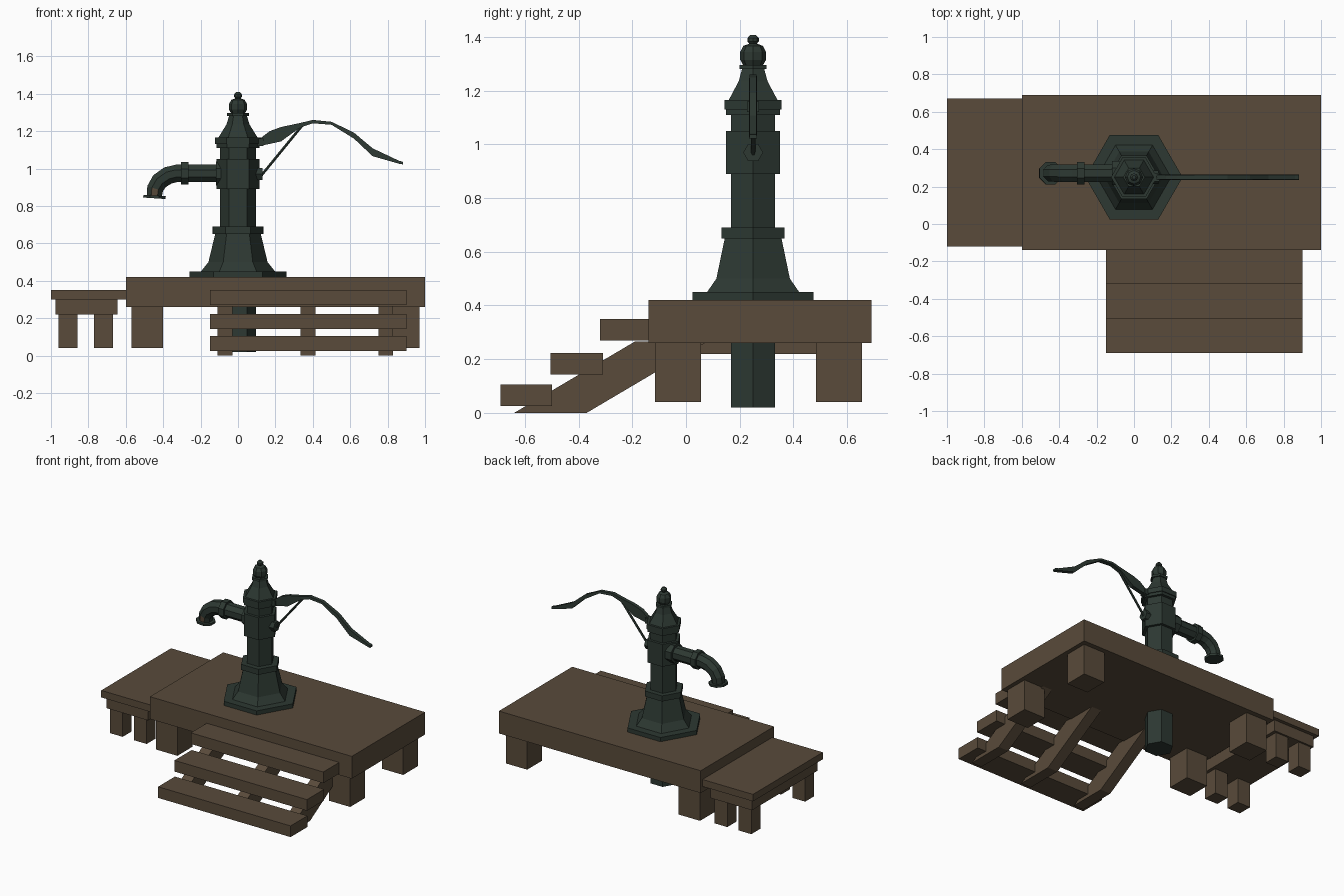
import bpy, bmesh, math
from mathutils import Vector

if "Cube" in bpy.data.objects:
    bpy.data.objects.remove(bpy.data.objects["Cube"])


def material(name, rgb):
    m = bpy.data.materials.new(name)
    m.diffuse_color = (*rgb, 1)
    m.use_nodes = True
    m.node_tree.nodes["Principled BSDF"].inputs["Base Color"].default_value = m.diffuse_color
    return m


WOOD = material("brown wood", (0.100, 0.070, 0.043))
IRON = material("dark green iron", (0.026, 0.040, 0.032))
CY = 0.25  # pump axis in y


def finish(bm, name, mat):
    bmesh.ops.recalc_face_normals(bm, faces=bm.faces[:])
    me = bpy.data.meshes.new(name)
    bm.to_mesh(me)
    bm.free()
    me.materials.append(mat)
    ob = bpy.data.objects.new(name, me)
    bpy.context.collection.objects.link(ob)
    return ob


def loft(name, rings, mat):
    """Skin a list of equal-sized point rings and cap both ends."""
    bm = bmesh.new()
    vs = [[bm.verts.new(p) for p in r] for r in rings]
    n = len(vs[0])
    for a, b in zip(vs, vs[1:]):
        for i in range(n):
            j = (i + 1) % n
            bm.faces.new((a[i], a[j], b[j], b[i]))
    bm.faces.new(vs[0])
    bm.faces.new(vs[-1])
    return finish(bm, name, mat)


def box(name, x0, x1, y0, y1, z0, z1, mat=WOOD):
    rings = [[(x0, y0, z), (x1, y0, z), (x1, y1, z), (x0, y1, z)] for z in (z0, z1)]
    return loft(name, rings, mat)


def column(name, profile, sides=6):
    """Upright faceted solid from (corner radius, z) pairs, one corner facing +x."""
    ang = [i * math.tau / sides for i in range(sides)]
    return loft(name, [[(r * math.cos(a), CY + r * math.sin(a), z) for a in ang]
                       for r, z in profile], IRON)


def tube(name, path, y, sides=8):
    """Faceted tube along (x, z, radius) points in a plane of constant y."""
    rings = []
    for i, (x, z, r) in enumerate(path):
        a, b = path[max(i - 1, 0)], path[min(i + 1, len(path) - 1)]
        t = Vector((b[0] - a[0], 0, b[1] - a[1])).normalized()
        n = Vector((-t.z, 0, t.x))
        rr = r / math.cos(math.pi / sides)
        rings.append([Vector((x, y, z)) + n * rr * math.cos(q) + Vector((0, rr * math.sin(q), 0))
                      for q in [(k + 0.5) * math.tau / sides for k in range(sides)]])
    return loft(name, rings, IRON)


# Main platform and its legs
box("main_platform", -0.60, 1.00, -0.14, 0.69, 0.26, 0.42)
for i, x in enumerate((-0.57, 0.80)):
    for j, y in enumerate((-0.115, 0.485)):
        box(f"platform_leg_{i}{j}", x, x + 0.17, y, y + 0.17, 0.04, 0.265)

# Side bench: top, apron, legs
box("bench_top", -1.00, -0.60, -0.12, 0.67, 0.30, 0.35)
box("bench_apron", -0.975, -0.645, -0.095, 0.645, 0.22, 0.30)
for i, x in enumerate((-0.96, -0.77)):
    for j, y in enumerate((-0.08, 0.53)):
        box(f"bench_leg_{i}{j}", x, x + 0.102, y, y + 0.102, 0.04, 0.225)

# Steps: three treads on three sloping stringers
for i, (y0, y1, z0) in enumerate(((-0.69, -0.50, 0.025), (-0.505, -0.31, 0.143), (-0.32, -0.13, 0.27))):
    box(f"step_tread_{i}", -0.15, 0.90, y0, y1, z0, z0 + 0.08)
for i, x in enumerate((-0.11, 0.335, 0.75)):
    side = [(-0.64, 0.0), (-0.37, 0.0), (0.08, 0.266), (-0.19, 0.266)]
    loft(f"step_stringer_{i}", [[(u, y, z) for y, z in side] for u in (x, x + 0.08)], WOOD)

# Pump body
column("well_pipe", [(0.095, 0.02), (0.095, 0.43)])
column("pump_base_plate", [(0.26, 0.415), (0.26, 0.45)])
column("pump_base", [(0.198, 0.45), (0.158, 0.50), (0.122, 0.65)])
column("base_band", [(0.135, 0.65), (0.135, 0.69)])
column("pump_column", [(0.095, 0.68), (0.095, 1.12)])
column("middle_band", [(0.116, 0.89), (0.116, 1.05)])
column("cap", [(0.116, 1.11), (0.116, 1.13), (0.123, 1.13), (0.123, 1.165),
               (0.105, 1.165), (0.062, 1.235), (0.048, 1.28)])
column("finial_collar", [(0.058, 1.28), (0.058, 1.296)])
column("finial_ball", [(0.034, 1.29), (0.048, 1.315), (0.048, 1.345), (0.036, 1.367),
                       (0.014, 1.375), (0.021, 1.383), (0.021, 1.396), (0.010, 1.408)], 8)

# Spout with its flange, collar and lip
SY = 0.272
spout = tube("spout", [(-0.06, 0.974, 0.047), (-0.33, 0.974, 0.047), (-0.375, 0.963, 0.047),
                       (-0.42, 0.932, 0.046), (-0.443, 0.893, 0.044), (-0.448, 0.848, 0.04)], SY)
tube("spout_flange", [(-0.07, 0.974, 0.064), (-0.118, 0.974, 0.064)], SY)
tube("spout_collar", [(-0.265, 0.974, 0.06), (-0.305, 0.974, 0.06)], SY)
tube("spout_lip", [(-0.446, 0.856, 0.06), (-0.447, 0.841, 0.06)], SY)
# worn brown patch at the front of the spout mouth
spout.data.materials.append(WOOD)
for f in spout.data.polygons:
    if f.center.z < 0.89 and f.normal.y < -0.8:
        f.material_index = 1

# Handle: flat curved lever, top and bottom edge heights along x
lever = [(0.08, 1.155, 1.115), (0.12, 1.162, 1.122), (0.17, 1.20, 1.132), (0.23, 1.222, 1.145),
         (0.33, 1.243, 1.218), (0.40, 1.260, 1.242), (0.50, 1.250, 1.234), (0.62, 1.192, 1.160),
         (0.72, 1.108, 1.066), (0.86, 1.042, 1.026), (0.882, 1.036, 1.022)]
loft("handle", [[(x, CY - 0.015, b), (x, CY + 0.015, b), (x, CY + 0.013, t), (x, CY - 0.013, t)]
                for x, t, b in lever], IRON)
box("handle_bracket", 0.09, 0.135, CY - 0.022, CY + 0.022, 1.12, 1.16, IRON)

# Link rod and its bolt
tube("link_rod", [(0.11, 0.945, 0.007), (0.345, 1.232, 0.007)], CY, 6)
tube("link_bolt", [(0.08, 0.97, 0.032), (0.132, 0.97, 0.032)], CY, 6)
